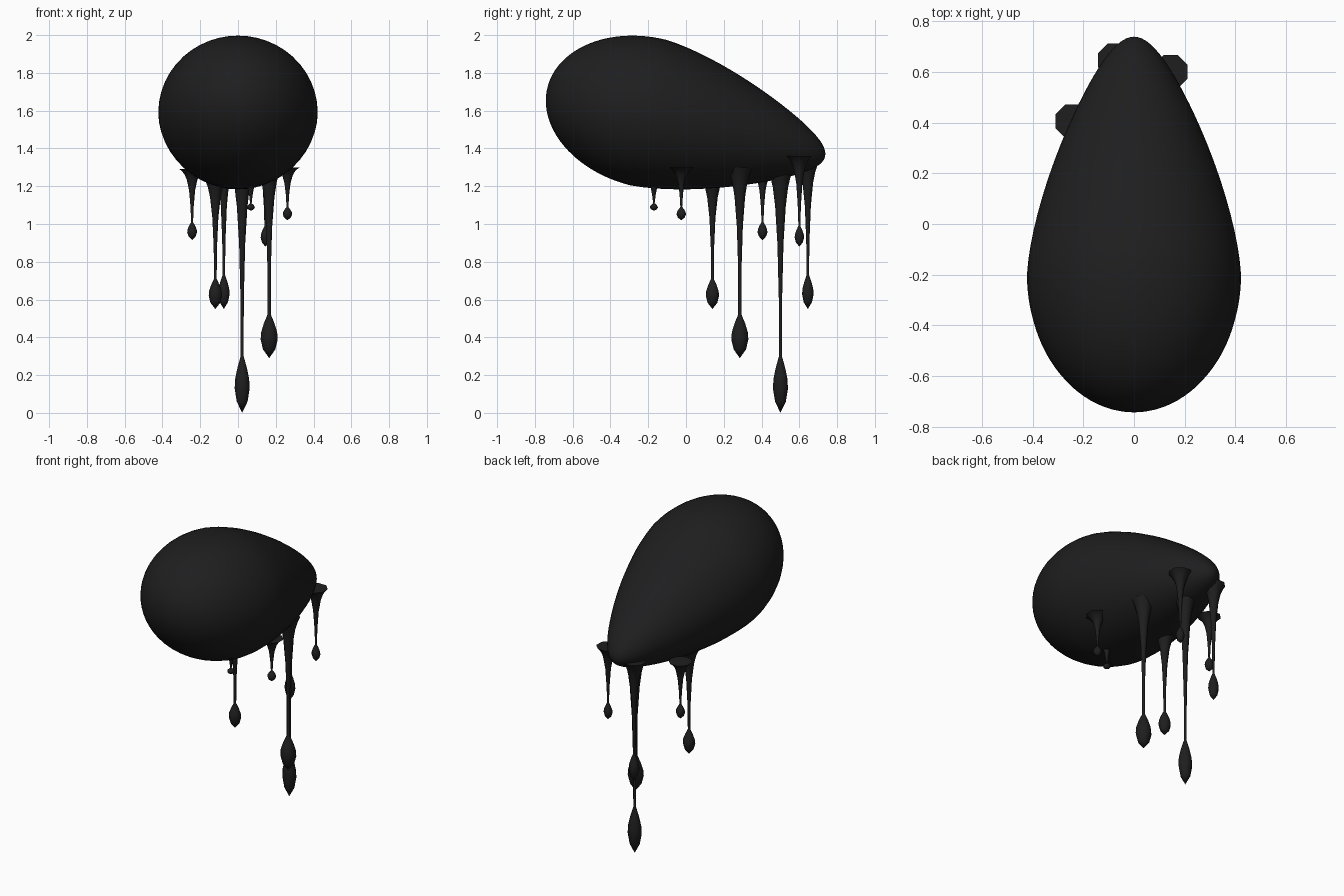
import bpy, bmesh
from math import sin, cos, pi, radians
from mathutils import Matrix, Vector

if "Cube" in bpy.data.objects:
    bpy.data.objects.remove(bpy.data.objects["Cube"])

mat = bpy.data.materials.new("dark_gloss")
mat.diffuse_color = (0.013, 0.013, 0.014, 1)
mat.use_nodes = True
mat.node_tree.nodes["Principled BSDF"].inputs["Base Color"].default_value = mat.diffuse_color


def lathe(name, profile, sides, matrix, phase=0.0):
    """Spin (radius, height) points round z; zero radius closes to a point."""
    bm = bmesh.new()
    rings = []
    for r, z in profile:
        if r < 1e-6:
            rings.append([bm.verts.new((0, 0, z))])
        else:
            rings.append([bm.verts.new((r * cos(2 * pi * i / sides + phase),
                                        r * sin(2 * pi * i / sides + phase), z))
                          for i in range(sides)])
    for a, b in zip(rings, rings[1:]):
        for i in range(sides):
            j = (i + 1) % sides
            corners = [a[i % len(a)], a[j % len(a)], b[j % len(b)], b[i % len(b)]]
            bm.faces.new(list(dict.fromkeys(corners)))
    bm.transform(matrix)
    bmesh.ops.recalc_face_normals(bm, faces=bm.faces)
    mesh = bpy.data.meshes.new(name)
    bm.to_mesh(mesh)
    bm.free()
    mesh.materials.append(mat)
    ob = bpy.data.objects.new(name, mesh)
    bpy.context.collection.objects.link(ob)
    bpy.ops.object.select_all(action='DESELECT')
    ob.select_set(True)
    bpy.context.view_layer.objects.active = ob
    bpy.ops.object.shade_smooth_by_angle(angle=radians(50))
    return ob


# Egg-shaped body: blunt elliptical front, tapering to a low rounded tip at the back
WIDE, FRONT, BACK, N = 0.422, 0.55, 0.965, 48
egg = []
for i in range(N + 1):
    c, s = -cos(pi * i / N), sin(pi * i / N)
    if i in (0, N):
        s = 0
    if c < 0:
        egg.append((WIDE * s, FRONT * c))
    else:
        egg.append((WIDE * s * (1 - 0.4 * c ** 1.3), BACK * c))
tilt = radians(14)
place = Matrix.Identity(4)
place.col[1] = Vector((0, sin(tilt), cos(tilt), 0)) * 0.94
place.col[2] = Vector((0, cos(tilt), -sin(tilt), 0))
place.col[3] = Vector((0, -0.2, 1.59, 1))
lathe("egg_body", egg, 48, place)

# Drips: flared root, thin thread, teardrop end
FLARE = [(1.0, 0), (0.8, 0.04), (0.6, 0.10), (0.42, 0.2), (0.24, 0.4), (0.13, 0.7)]
DROP = [(0.2, 1.0), (0.62, 0.8), (0.93, 0.6), (1.0, 0.43), (0.72, 0.2), (0.0, 0.0)]


def drip(name, x, y, top, neck, bottom, blob, flare=0.072):
    pts = [(0, top)]
    pts += [(flare * r, top + (neck - top) * f) for r, f in FLARE]
    pts += [(blob * r, bottom + (neck - bottom) * f) for r, f in DROP]
    lathe(name, pts, 8, Matrix.Translation((x, y, 0)), pi / 8)


for k, d in enumerate([
    # x, y, root top, neck, bottom, drop radius
    (0.022, 0.50, 1.29, 0.30, 0.00, 0.043),
    (0.165, 0.285, 1.30, 0.52, 0.29, 0.049),
    (-0.12, 0.14, 1.25, 0.71, 0.55, 0.038),
    (-0.075, 0.645, 1.34, 0.73, 0.55, 0.033),
    (-0.243, 0.405, 1.29, 1.01, 0.915, 0.028),
    (0.145, 0.60, 1.36, 0.99, 0.88, 0.027),
    (0.262, -0.025, 1.30, 1.09, 1.02, 0.027),
    (0.068, -0.17, 1.24, 1.11, 1.07, 0.023),
]):
    drip("drip_%d" % (k + 1), *d)
